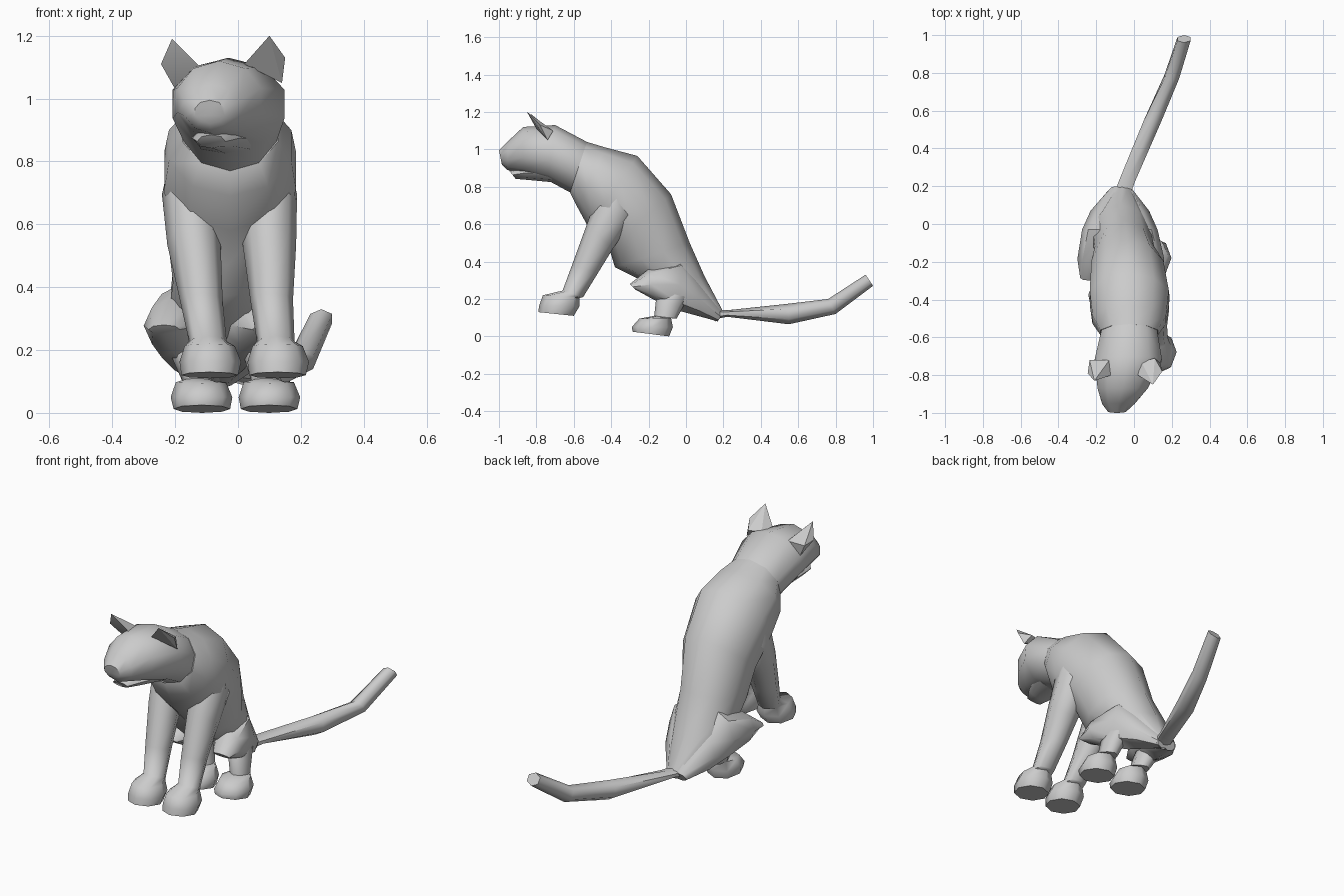
import bpy, bmesh, math
from mathutils import Vector


def finish(name, bm, angle=40):
    bmesh.ops.recalc_face_normals(bm, faces=bm.faces)
    me = bpy.data.meshes.new(name)
    bm.to_mesh(me)
    bm.free()
    ob = bpy.data.objects.new(name, me)
    bpy.context.collection.objects.link(ob)
    bpy.ops.object.select_all(action='DESELECT')
    ob.select_set(True)
    bpy.context.view_layer.objects.active = ob
    bpy.ops.object.shade_smooth_by_angle(angle=math.radians(angle))
    return ob


def loft(name, sections, n=8, angle=62):
    """Each section: upper (y, z), lower (y, z), centre x, half width."""
    bm = bmesh.new()
    rings = []
    for ay, az, by, bz, x, hw in sections:
        mid = Vector((x, (ay + by) / 2, (az + bz) / 2))
        up = Vector((0, (ay - by) / 2, (az - bz) / 2))
        side = Vector((hw, 0, 0))
        rings.append([bm.verts.new(mid + up * math.cos(2 * math.pi * i / n)
                                   + side * math.sin(2 * math.pi * i / n)) for i in range(n)])
    for r, s in zip(rings, rings[1:]):
        for i in range(n):
            j = (i + 1) % n
            bm.faces.new((r[i], r[j], s[j], s[i]))
    bm.faces.new(rings[0])
    bm.faces.new(rings[-1])
    return finish(name, bm, angle)


def paired(sections, side):
    """Turn (.., middle x, offset, half width) into a left or right section."""
    return [(*s[:4], s[4] + side * s[5], s[6]) for s in sections]


# Torso, from neck to tail root
loft("torso", [
    (-0.53, 1.04, -0.62, 0.77, -0.025, 0.16),
    (-0.43, 1.01, -0.58, 0.69, -0.025, 0.205),
    (-0.26, 0.965, -0.52, 0.58, -0.025, 0.22),
    (-0.08, 0.76, -0.41, 0.47, -0.035, 0.20),
    (0.02, 0.50, -0.38, 0.37, -0.05, 0.165),
    (0.10, 0.32, -0.20, 0.28, -0.07, 0.16),
    (0.20, 0.13, 0.16, 0.08, -0.06, 0.05)], n=10, angle=50)

# Head, turned slightly to one side
loft("head", [
    (-0.53, 1.04, -0.62, 0.77, -0.025, 0.155),
    (-0.70, 1.13, -0.74, 0.835, -0.03, 0.187),
    (-0.87, 1.12, -0.87, 0.87, -0.06, 0.14),
    (-0.95, 1.045, -0.955, 0.89, -0.083, 0.09),
    (-1.0, 0.995, -0.985, 0.92, -0.09, 0.05)], n=10, angle=50)

# Lower jaw
loft("jaw", [
    (-0.70, 0.92, -0.72, 0.825, -0.04, 0.11),
    (-0.86, 0.91, -0.86, 0.838, -0.07, 0.075),
    (-0.945, 0.885, -0.91, 0.842, -0.085, 0.045)])

# Ears: thin pyramids
ears = {
    "left_ear": [(-0.21, -0.83, 1.19), (-0.245, -0.79, 1.11), (-0.12, -0.80, 1.10),
                 (-0.13, -0.72, 1.10), (-0.20, -0.73, 1.03), (-0.235, -0.72, 1.10)],
    "right_ear": [(0.10, -0.85, 1.20), (0.02, -0.80, 1.11), (0.04, -0.73, 1.10),
                  (0.14, -0.74, 1.05), (0.15, -0.78, 1.13), (0.11, -0.71, 1.10)]}
for name, pts in ears.items():
    bm = bmesh.new()
    for p in pts:
        bm.verts.new(p)
    bmesh.ops.convex_hull(bm, input=bm.verts)
    finish(name, bm, 20)

# Legs: paw and limb in one loft, thigh as a second
front = [
    (-0.79, 0.13, -0.60, 0.11, 0.018, 0.108, 0.09),
    (-0.785, 0.165, -0.57, 0.16, 0.02, 0.108, 0.098),
    (-0.765, 0.22, -0.57, 0.205, 0.018, 0.108, 0.08),
    (-0.66, 0.245, -0.55, 0.21, 0.012, 0.108, 0.06),
    (-0.61, 0.38, -0.47, 0.34, -0.005, 0.112, 0.068),
    (-0.53, 0.60, -0.39, 0.47, -0.02, 0.12, 0.085),
    (-0.47, 0.76, -0.28, 0.63, -0.027, 0.13, 0.085),
    (-0.40, 0.88, -0.32, 0.82, -0.027, 0.12, 0.06)]
rear = [
    (-0.285, 0.025, -0.09, 0.0, -0.008, 0.107, 0.09),
    (-0.29, 0.05, -0.07, 0.05, -0.008, 0.108, 0.098),
    (-0.25, 0.095, -0.08, 0.10, -0.01, 0.108, 0.08),
    (-0.17, 0.11, -0.05, 0.095, -0.02, 0.11, 0.048),
    (-0.16, 0.20, -0.02, 0.15, -0.04, 0.115, 0.055),
    (-0.12, 0.26, 0.02, 0.22, -0.05, 0.11, 0.05)]
thigh = [
    (-0.30, 0.28, -0.27, 0.25, -0.07, 0.165, 0.05),
    (-0.20, 0.36, -0.17, 0.195, -0.07, 0.14, 0.09),
    (-0.03, 0.42, -0.03, 0.135, -0.075, 0.09, 0.11),
    (0.06, 0.31, 0.08, 0.105, -0.075, 0.055, 0.10),
    (0.20, 0.13, 0.17, 0.08, -0.07, 0.02, 0.04)]
for label, side in (("left", -1), ("right", 1)):
    loft(label + "_front_leg", paired(front, side))
    loft(label + "_rear_leg", paired(rear, side))
    loft(label + "_thigh", paired(thigh, side), angle=45)

# Tail
loft("tail", [
    (0.15, 0.145, 0.15, 0.09, -0.065, 0.05),
    (0.22, 0.14, 0.22, 0.105, -0.04, 0.05),
    (0.55, 0.175, 0.55, 0.065, 0.10, 0.055),
    (0.76, 0.20, 0.80, 0.12, 0.20, 0.045),
    (0.96, 0.33, 1.0, 0.27, 0.265, 0.04)], n=6)
